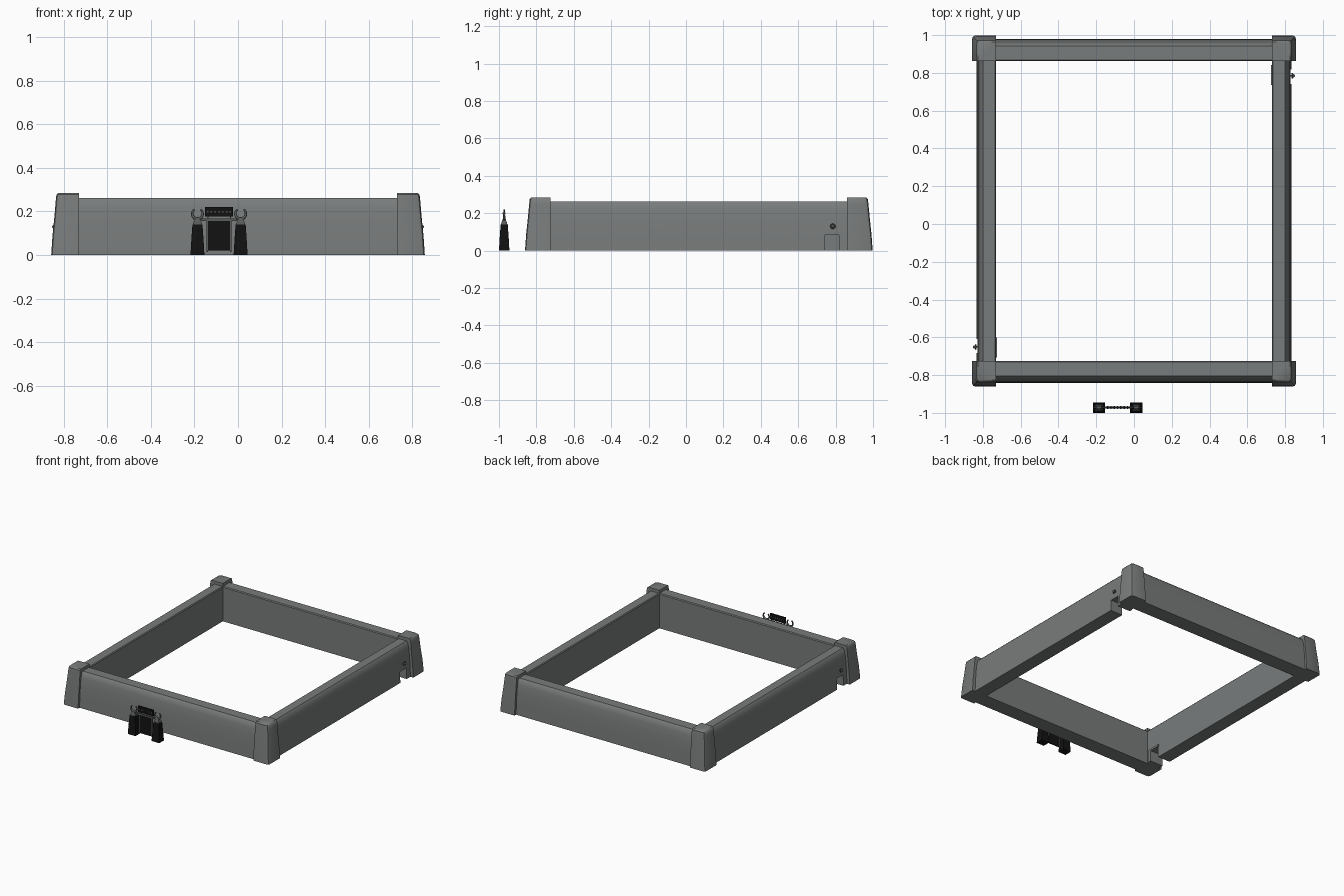
import bpy, bmesh, math
from mathutils import Matrix, Vector

if "Cube" in bpy.data.objects:
    bpy.data.objects.remove(bpy.data.objects["Cube"])


def material(name, c):
    m = bpy.data.materials.new(name)
    m.diffuse_color = (*c, 1)
    m.use_nodes = True
    m.node_tree.nodes["Principled BSDF"].inputs["Base Color"].default_value = m.diffuse_color
    return m


STONE = material("grey stone", (0.19, 0.20, 0.20))
BLACK = material("black iron", (0.006, 0.006, 0.006))
STEEL = material("dark steel", (0.10, 0.105, 0.105))


def finish(name, bm, mat, smooth=None):
    bmesh.ops.recalc_face_normals(bm, faces=bm.faces)
    me = bpy.data.meshes.new(name)
    bm.to_mesh(me)
    bm.free()
    me.materials.append(mat)
    ob = bpy.data.objects.new(name, me)
    bpy.context.collection.objects.link(ob)
    if smooth:
        bpy.context.view_layer.objects.active = ob
        ob.select_set(True)
        bpy.ops.object.shade_smooth_by_angle(angle=math.radians(smooth))
        ob.select_set(False)
    return ob


def loft(name, rings, mat, smooth=None):
    bm = bmesh.new()
    loops = [[bm.verts.new(p) for p in r] for r in rings]
    n = len(loops[0])
    for a, b in zip(loops, loops[1:]):
        for i in range(n):
            bm.faces.new((a[i], a[(i + 1) % n], b[(i + 1) % n], b[i]))
    bm.faces.new(loops[0])
    bm.faces.new(loops[-1])
    return finish(name, bm, mat, smooth)


def box(name, x0, x1, y0, y1, z0, z1, mat):
    return loft(name, [[(x0, y0, z), (x1, y0, z), (x1, y1, z), (x0, y1, z)]
                       for z in (z0, z1)], mat)


def arc_bar(name, centre, radius, tube, a0, a1, mat, axis="y", steps=20, taper=0.0):
    # bent round bar standing in the xz plane (axis y) or yz plane (axis x)
    rings = []
    for i in range(steps + 1):
        t = i / steps
        a = math.radians(a0 + (a1 - a0) * t)
        w = tube * (1 - taper * abs(2 * t - 1))
        ring = []
        for k in range(8):
            b = k * math.pi / 4
            r, d = radius + w * math.cos(b), w * math.sin(b)
            u, v = r * math.cos(a), r * math.sin(a)
            p = (u, d, v) if axis == "y" else (d, u, v)
            ring.append(Vector(p) + Vector(centre))
        rings.append(ring)
    return loft(name, rings, mat, 50)


IX, FY, BY = 0.73, -0.725, 0.862      # inner faces of the enclosure
CY = 0.067                            # centre of the enclosure in y

# Walls: profile as (fraction of thickness, height), swept along each side
PROFILE = [(0, 0), (1, 0), (0.97, 0.08), (0.92, 0.16), (0.85, 0.22), (0.78, 0.25),
           (0.68, 0.262), (0.05, 0.262), (0, 0.256)]
walls = {}
for s, side in ((-1, "left"), (1, "right")):
    walls[s] = loft(side + "_wall", [[(s * (IX + d * 0.103), y, z) for d, z in PROFILE]
                                     for y in (FY - 0.05, BY + 0.05)], STONE, 30)
for s, y0, side in ((-1, FY, "front"), (1, BY, "back")):
    loft(side + "_wall", [[(x, y0 + s * d * 0.117, z) for d, z in PROFILE]
                          for x in (-IX - 0.05, IX + 0.05)], STONE, 30)

# Corner towers: inner faces upright, outer faces battered, outer edge rounded
LEVELS = [(0, 0.127), (0.09, 0.121), (0.18, 0.112), (0.25, 0.106), (0.277, 0.103), (0.285, 0.095)]
for sx in (-1, 1):
    for sy, y0 in ((-1, FY), (1, BY)):
        rings = []
        for z, w in LEVELS:
            h = w * 1.07
            pts = [(0, 0), (w, 0), (w, h - 0.016), (w - 0.005, h - 0.005), (w - 0.016, h), (0, h)]
            rings.append([(sx * (IX + a), y0 + sy * b, z) for a, b in pts])
        loft("corner_tower", rings, STONE, 40)

# Gate openings with inner frames and wall emblems, one turned half round from the other
for s, side in ((1, "right"), (-1, "left")):
    def gy(y):
        return CY + s * (y - CY)

    def part(name, x0, x1, y0, y1, z0, z1, mat):
        return box(name, s * x0, s * x1, gy(y0), gy(y1), z0, z1, mat)

    cutter = part("gate_cutter", 0.6, 0.95, 0.742, 0.818, -0.05, 0.083, STONE)
    cutter.hide_render = True
    cutter.hide_viewport = True
    mod = walls[s].modifiers.new("gate", 'BOOLEAN')
    mod.object = cutter
    mod.solver = 'EXACT'
    part(side + "_gate_lintel", 0.724, 0.735, 0.735, 0.842, 0.083, 0.098, STONE)
    part(side + "_gate_jamb", 0.724, 0.735, 0.818, 0.842, 0, 0.083, STONE)
    part(side + "_emblem_stem", 0.81, 0.842, 0.781, 0.789, 0.126, 0.134, STEEL)
    arc_bar(side + "_emblem_ring", (s * 0.838, gy(0.785), 0.13), 0.011, 0.004, 0, 360,
            STEEL, "x", 12)
    bm = bmesh.new()
    bmesh.ops.create_icosphere(bm, subdivisions=2, radius=0.009,
                               matrix=Matrix.Translation((s * 0.844, gy(0.785), 0.13)))
    finish(side + "_emblem_knob", bm, STEEL, 60)

# Free-standing gateway in front: two tapered pillars with caps and open rings
GY = -0.972
for cx, side in ((-0.186, "left"), (0.012, "right")):
    rings = []
    for z, a, b in ((0, 0.032, 0.028), (0.07, 0.028, 0.024), (0.14, 0.023, 0.019)):
        rings.append([(cx + i * a, GY + j * b, z) for i, j in ((-1, -1), (1, -1), (1, 1), (-1, 1))])
    loft(side + "_pillar", rings, BLACK)
    rings = []
    for z, a in ((0.14, 0.021), (0.15, 0.019), (0.163, 0.012), (0.17, 0.01)):
        rings.append([(cx + i * a, GY + j * a * 0.8, z) for i, j in ((-1, -1), (1, -1), (1, 1), (-1, 1))])
    loft(side + "_pillar_cap", rings, STEEL)
    arc_bar(side + "_pillar_ring", (cx, GY, 0.19), 0.024, 0.008, 125, 415, STEEL, taper=0.5)

# Gateway door, frame, cross rail and top panel
box("door_panel", -0.138, -0.036, GY - 0.004, GY + 0.004, 0.02, 0.158, BLACK)
for x in (-0.145, -0.036):
    box("door_frame", x, x + 0.007, GY - 0.003, GY + 0.003, 0.015, 0.16, STEEL)
box("cross_rail", -0.17, -0.005, GY - 0.005, GY + 0.005, 0.157, 0.167, STEEL)
box("top_panel", -0.151, -0.022, GY - 0.005, GY + 0.005, 0.176, 0.221, BLACK)
for x in (-0.14, -0.036):
    box("panel_hanger", x, x + 0.005, GY - 0.003, GY + 0.003, 0.165, 0.178, STEEL)
for i in range(7):
    x = -0.143 + i * 0.0175
    box("panel_stud", x, x + 0.007, GY - 0.008, GY + 0.008, 0.196, 0.203, STEEL)
